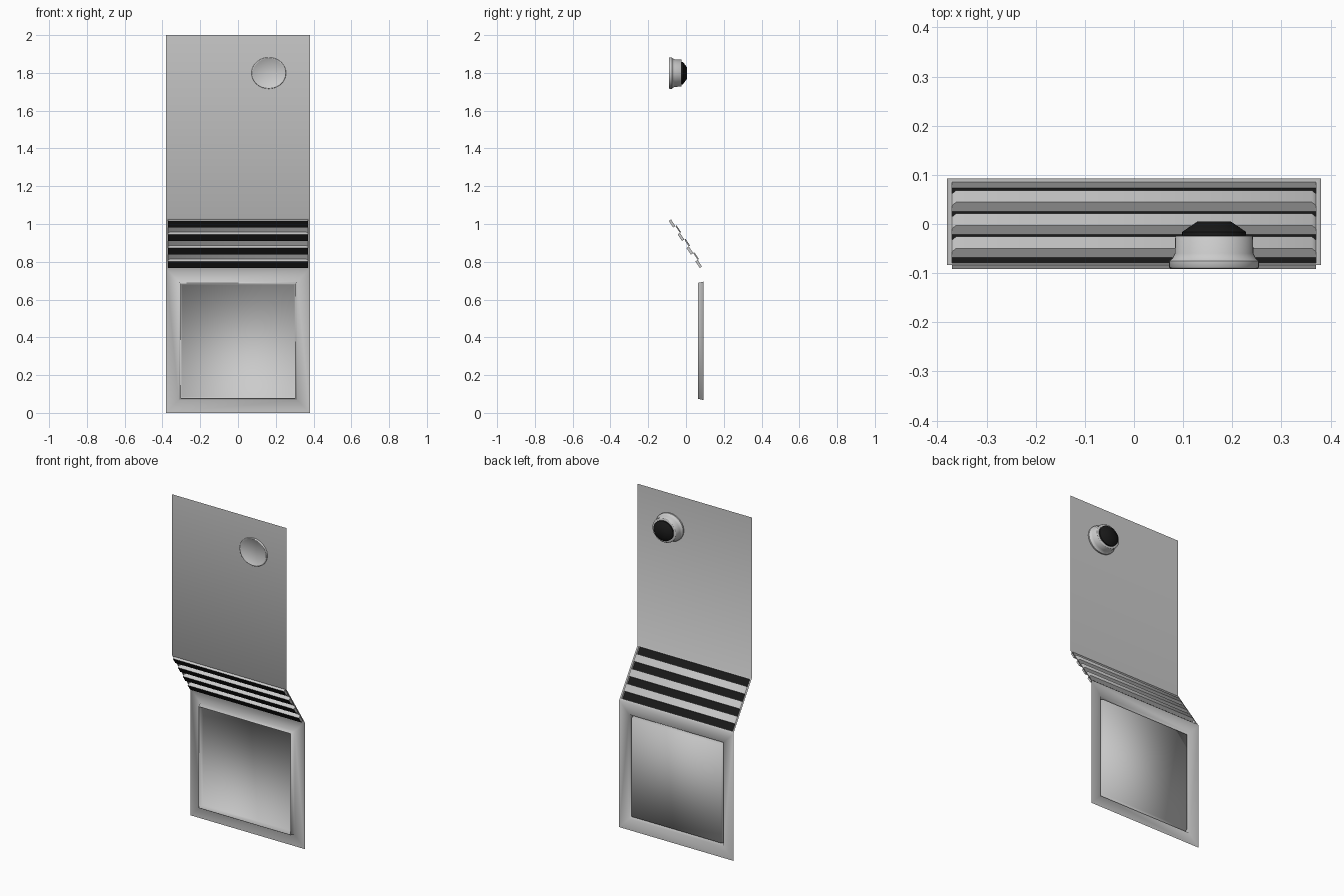
import bpy, bmesh, math
from mathutils import Vector

if "Cube" in bpy.data.objects:
    bpy.data.objects.remove(bpy.data.objects["Cube"])

dark = bpy.data.materials.new("dark")
dark.diffuse_color = (0.01, 0.01, 0.01, 1)
dark.use_nodes = True
dark.node_tree.nodes["Principled BSDF"].inputs["Base Color"].default_value = dark.diffuse_color

W = 0.38                 # half width of the door skin
Y_TOP, Y_LOW = -0.083, 0.0925
Z_BEND = 1.03
DIR = Vector((0, 0.55, -0.835)).normalized()   # down the slope
NRM = Vector((0, 0.835, 0.55)).normalized()    # slope normal, towards the back
TOP = Vector((0, Y_TOP, Z_BEND))
SLOPE = (Y_LOW - Y_TOP) / DIR.y
Z_LOW = (TOP + DIR * SLOPE).z


def finish(bm, name, angle=30, mat=None):
    bmesh.ops.remove_doubles(bm, verts=bm.verts, dist=0.0002)
    me = bpy.data.meshes.new(name)
    bm.to_mesh(me)
    bm.free()
    ob = bpy.data.objects.new(name, me)
    bpy.context.collection.objects.link(ob)
    if mat:
        me.materials.append(mat)
    bpy.ops.object.select_all(action='DESELECT')
    ob.select_set(True)
    bpy.context.view_layer.objects.active = ob
    bpy.ops.object.shade_smooth_by_angle(angle=math.radians(angle))
    return ob


def face(bm, pts):
    bm.faces.new([bm.verts.new(p) for p in pts])


def ring(bm, a, b):
    for i in range(4):
        j = (i + 1) % 4
        face(bm, (a[i], a[j], b[j], b[i]))


def slope_rect(hw, u0, u1, d=0):
    p, q = TOP + DIR * u0 + NRM * d, TOP + DIR * u1 + NRM * d
    x = Vector((hw, 0, 0))
    return [q - x, q + x, p + x, p - x]


def wall_rect(hw, z0, z1, y):
    return [Vector(p) for p in ((-hw, y, z0), (hw, y, z0), (hw, y, z1), (-hw, y, z1))]


# Louvre layout along the slope
PITCH, LEN, START, COUNT = 0.0855, 0.042, 0.007, 4
END = START + PITCH * (COUNT - 1) + LEN
FRONT, BACK = -0.0145, 0.0075

# Folded sheet: upper panel, sloped frame, lower panel with a pressed rib around its middle
bm = bmesh.new()
face(bm, wall_rect(W, Z_BEND, 2.0, Y_TOP))
ring(bm, slope_rect(W, 0, SLOPE), slope_rect(0.37, START, END))
loops = [wall_rect(W, 0, Z_LOW, Y_LOW)]
for inset, y in ((0, Y_LOW), (0.007, 0.063), (0.010, 0.063), (0.017, Y_LOW)):
    loops.append(wall_rect(0.314 - inset, 0.068 + inset, 0.695 - inset, y))
for a, b in zip(loops, loops[1:]):
    ring(bm, a, b)
face(bm, loops[-1])
finish(bm, "door_sheet", 80)

# Vent: dark slats pushed forward, grey ridges pushed back between them
frame, slats = bmesh.new(), bmesh.new()
for i in range(COUNT):
    u0 = START + i * PITCH
    u1 = u0 + LEN
    ring(frame, slope_rect(0.37, u0, u1), slope_rect(0.37, u0, u1, FRONT))
    face(slats, slope_rect(0.37, u0, u1, FRONT))
    if i < COUNT - 1:
        u2 = u0 + PITCH
        crest = slope_rect(0.362, u1, u2, BACK)
        ring(frame, slope_rect(0.37, u1, u2), crest)
        face(frame, crest)
finish(frame, "vent_ridges", 60)
finish(slats, "vent_slats", mat=dark)


# Round fitting turned about the y axis, slightly flattened in height
def lathe(name, profile, mat=None, n=40):
    bm = bmesh.new()
    vs = [bm.verts.new((r, y, 0)) for r, y in profile]
    es = [bm.edges.new(e) for e in zip(vs, vs[1:])]
    bmesh.ops.spin(bm, geom=vs + es, cent=(0, 0, 0), axis=(0, 1, 0),
                   angle=math.tau, steps=n)
    bmesh.ops.remove_doubles(bm, verts=bm.verts, dist=0.0002)
    bmesh.ops.recalc_face_normals(bm, faces=bm.faces)
    for v in bm.verts:
        v.co = (v.co.x + 0.163, v.co.y, v.co.z * 0.91 + 1.799)
    return finish(bm, name, 50, mat)


lathe("round_housing", [(0, -0.087), (0.081, -0.087), (0.085, -0.0905), (0.089, -0.0905),
                        (0.0915, -0.088), (0.0915, -0.075), (0.086, -0.071),
                        (0.080, -0.060), (0.079, -0.026), (0.077, -0.024),
                        (0.065, -0.024), (0, -0.024)])
lathe("round_cap", [(0, -0.0235), (0.065, -0.0235), (0.065, -0.016),
                    (0.034, 0.005), (0, 0.005)], dark)
